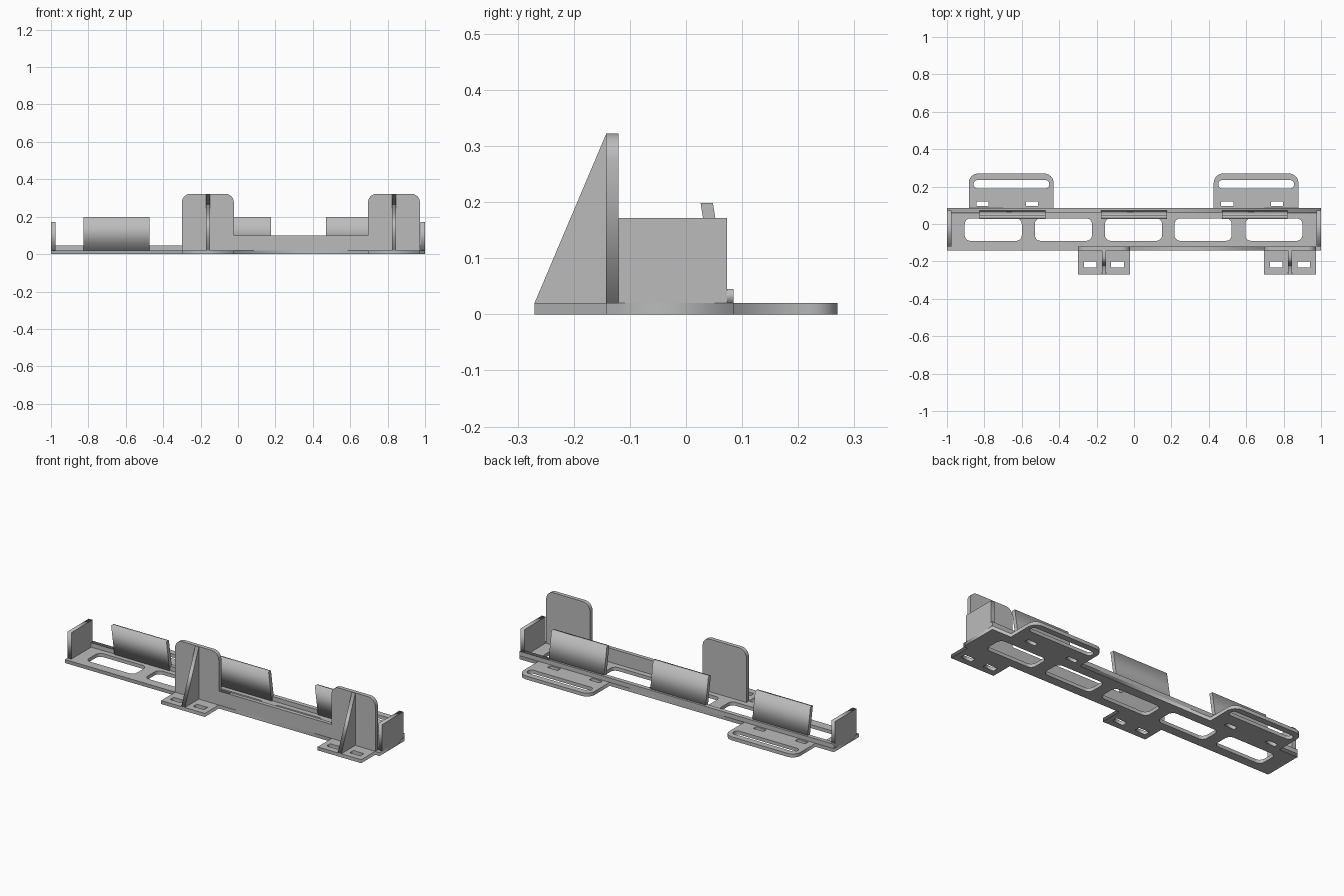
import bpy, math
from mathutils import Matrix

cube = bpy.data.objects.get("Cube")
if cube:
    bpy.data.objects.remove(cube, do_unlink=True)

grey = bpy.data.materials.new("plain_grey")
grey.use_nodes = True
colour = (0.5, 0.5, 0.5, 1)
grey.diffuse_color = colour
grey.node_tree.nodes["Principled BSDF"].inputs["Base Color"].default_value = colour

T = 0.02          # plate thickness
FRONT, INNER = -0.143, -0.12
BACK = 0.085


def rounded(points, steps=6):
    """Outline from (x, y) or (x, y, radius) right-angled corners."""
    out = []
    for i, p in enumerate(points):
        r = p[2] if len(p) > 2 else 0
        if not r:
            out.append(p[:2])
            continue
        a, b = points[i - 1], points[(i + 1) % len(points)]
        la, lb = math.dist(a[:2], p[:2]), math.dist(b[:2], p[:2])
        u = [(a[k] - p[k]) / la for k in (0, 1)]
        v = [(b[k] - p[k]) / lb for k in (0, 1)]
        for s in range(steps + 1):
            t = s / steps * math.pi / 2
            out.append(tuple(p[k] + r * (u[k] * (1 - math.sin(t)) + v[k] * (1 - math.cos(t)))
                             for k in (0, 1)))
    return out


def rect(x0, x1, y0, y1, r=0):
    return rounded([(x0, y0, r), (x1, y0, r), (x1, y1, r), (x0, y1, r)])


def plate(name, outlines, thickness, matrix=Matrix()):
    """Flat plate with holes, drawn in xy and thickened upward from z = 0."""
    curve = bpy.data.curves.new(name, 'CURVE')
    curve.dimensions = '2D'
    curve.fill_mode = 'BOTH'
    curve.extrude = thickness / 2
    for pts in outlines:
        spline = curve.splines.new('POLY')
        spline.points.add(len(pts) - 1)
        for point, (x, y) in zip(spline.points, pts):
            point.co = (x, y, 0, 1)
        spline.use_cyclic_u = True
    temp = bpy.data.objects.new(name + "_curve", curve)
    bpy.context.collection.objects.link(temp)
    graph = bpy.context.evaluated_depsgraph_get()
    mesh = bpy.data.meshes.new_from_object(temp.evaluated_get(graph))
    bpy.data.objects.remove(temp, do_unlink=True)
    mesh.transform(matrix @ Matrix.Translation((0, 0, thickness / 2)))
    mesh.materials.clear()
    mesh.materials.append(grey)
    obj = bpy.data.objects.new(name, mesh)
    bpy.context.collection.objects.link(obj)
    return obj


def upright(y):
    """Maps xy outlines to xz, thickened toward -y from the given y."""
    return Matrix.Translation((0, y, 0)) @ Matrix.Rotation(math.pi / 2, 4, 'X')


def sideways(x):
    """Maps xy outlines to yz, thickened toward +x from the given x."""
    return Matrix(((0, 0, 1, x), (1, 0, 0, 0), (0, 1, 0, 0), (0, 0, 0, 1)))


feet = (-0.3, 0.695)       # left edges of the front brackets
ears = (-0.883, 0.426)     # left edges of the rear mounting ears
FOOT_W, EAR_W = 0.278, 0.453

# Base plate with feet and ears in one outline
outline = [(-1, FRONT)]
for x in feet:
    outline += [(x, FRONT), (x, -0.27), (x + FOOT_W, -0.27), (x + FOOT_W, FRONT)]
outline += [(1, FRONT), (1, BACK)]
for x in reversed(ears):
    outline += [(x + EAR_W, BACK), (x + EAR_W, 0.27, 0.05), (x, 0.27, 0.05), (x, BACK)]
outline += [(-1, BACK)]

holes = [rect(x, x + 0.305, -0.09, 0.03, 0.03) for x in (-0.905, -0.53, -0.155, 0.217, 0.595)]
for x in feet:
    holes += [rect(x + d, x + d + 0.068, -0.233, -0.2) for d in (0.032, 0.178)]
for x in ears:
    holes += [rect(x + d, x + d + 0.065, 0.095, 0.12) for d in (0.04, 0.306)]
    holes.append(rect(x + 0.025, x + 0.43, 0.19, 0.235, 0.022))
plate("base_plate", [rounded(outline)] + holes, T)

# Front brackets: rounded upright and triangular gusset
for side, x in zip(("right", "left"), feet):
    plate(side + "_bracket_upright",
          [rounded([(x, T), (x + FOOT_W, T), (x + FOOT_W, 0.322, 0.045), (x, 0.322, 0.045)])],
          INNER - FRONT, upright(INNER))
    plate(side + "_bracket_gusset",
          [[(-0.27, T), (FRONT, T), (FRONT, 0.32)]], 0.022, sideways(x + 0.129))

# Low front wall between the brackets
plate("front_wall", [rect(feet[0] + FOOT_W, feet[1], T, 0.1)], INNER - FRONT, upright(INNER))

# End walls
for side, x in (("right", -1), ("left", 0.976)):
    plate(side + "_end_wall", [rect(INNER, 0.073, T, 0.172)], 0.024, sideways(x))

# Rear rim and the three leaning tabs
plate("rear_rim", [rect(-1, 1, T, 0.045)], 0.025, upright(BACK))
for name, x in (("right", -0.825), ("middle", -0.176), ("left", 0.47)):
    plate(name + "_leaning_tab",
          [[(0.055, T), (0.077, T), (0.048, 0.198), (0.026, 0.198)]], 0.352, sideways(x))
